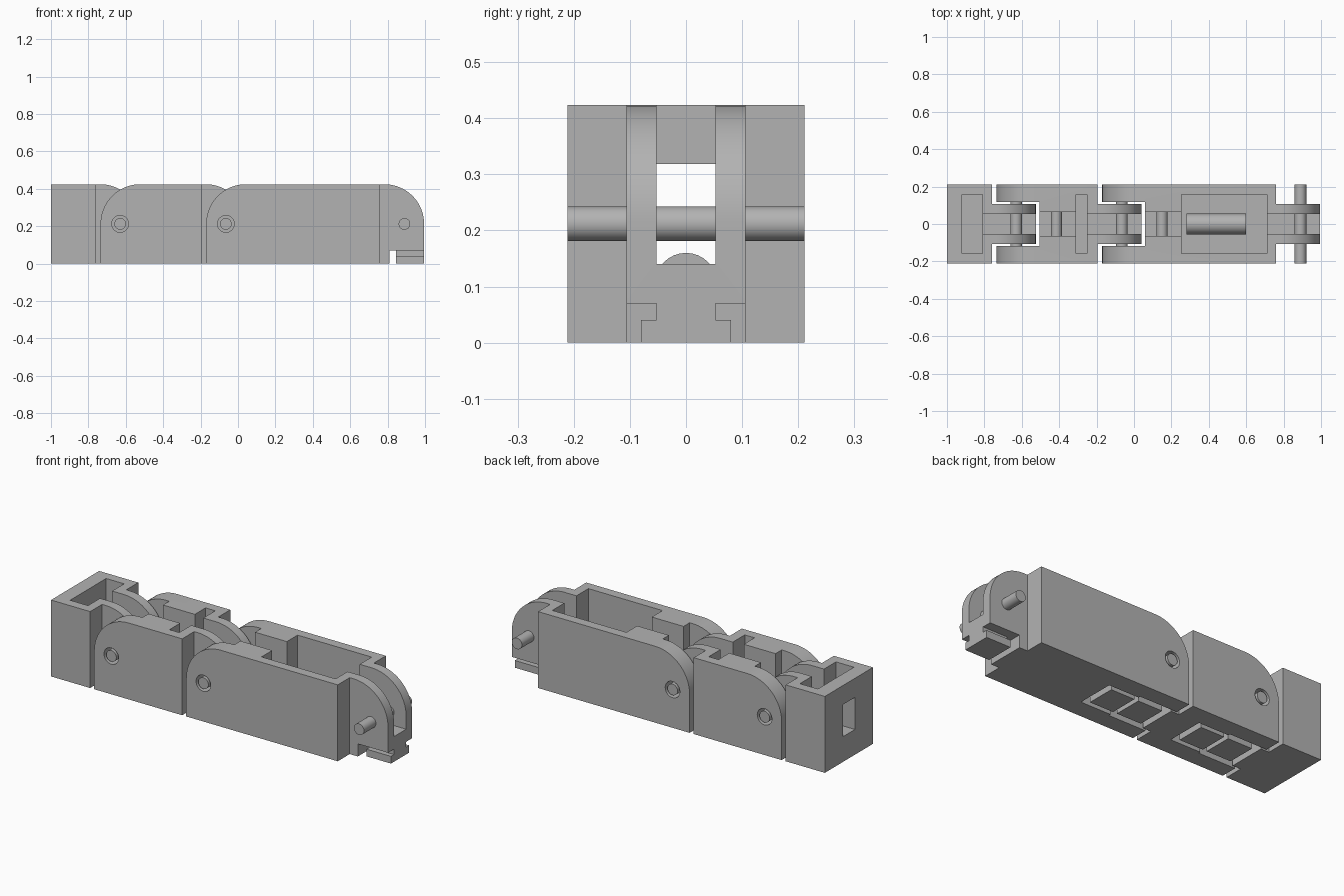
import bpy
import bmesh
from math import cos, sin, pi, radians

old = bpy.data.objects.get("Cube")
if old:
    bpy.data.objects.remove(old, do_unlink=True)

grey = bpy.data.materials.new("plain grey")
grey.use_nodes = True
grey.diffuse_color = (0.45, 0.45, 0.45, 1)
grey.node_tree.nodes["Principled BSDF"].inputs["Base Color"].default_value = grey.diffuse_color

W, H, R = 0.211, 0.424, 0.212     # half width, height, round radius
LUG, GAP = 0.106, 0.053           # outer and inner half width of the lugs
FLOOR, SLOT = 0.053, 0.14         # pocket floor, cable channel floor
UNDER = 0.07                      # height of the hook recess


def prism(name, points, y0, y1):
    """Extrude an x-z outline along y."""
    bm = bmesh.new()
    face = bm.faces.new([bm.verts.new((x, y0, z)) for x, z in points])
    ext = bmesh.ops.extrude_face_region(bm, geom=[face])
    moved = [v for v in ext["geom"] if isinstance(v, bmesh.types.BMVert)]
    bmesh.ops.translate(bm, verts=moved, vec=(0, y1 - y0, 0))
    bmesh.ops.recalc_face_normals(bm, faces=bm.faces)
    mesh = bpy.data.meshes.new(name)
    bm.to_mesh(mesh)
    bm.free()
    mesh.materials.append(grey)
    obj = bpy.data.objects.new(name, mesh)
    bpy.context.collection.objects.link(obj)
    return obj


def box(name, x0, x1, half, z0, z1):
    return prism(name, [(x0, z0), (x1, z0), (x1, z1), (x0, z1)], -half, half)


def rod(name, x, z, r, half):
    ring = [(x + r * cos(2 * pi * i / 32), z + r * sin(2 * pi * i / 32)) for i in range(32)]
    return prism(name, ring, -half, half)


def arc(x, z, a0, a1):
    steps = 20
    return [(x + R * cos(radians(a0 + (a1 - a0) * i / steps)),
             z + R * sin(radians(a0 + (a1 - a0) * i / steps))) for i in range(steps + 1)]


def boolean(obj, tool, operation):
    mod = obj.modifiers.new("shape", "BOOLEAN")
    mod.operation, mod.solver, mod.object = operation, "EXACT", tool
    bpy.context.view_layer.objects.active = obj
    bpy.ops.object.modifier_apply(modifier=mod.name)
    bpy.data.objects.remove(tool, do_unlink=True)


def smooth(obj):
    bpy.ops.object.select_all(action="DESELECT")
    obj.select_set(True)
    bpy.context.view_layer.objects.active = obj
    bpy.ops.object.shade_smooth_by_angle(angle=radians(30))


def hook(name, x0, x1):
    """Neck and wider foot hanging in the recess."""
    box(name + "_neck", x0, x1, GAP, 0.03, UNDER + 0.002)
    box(name + "_foot", x0, x1, 0.08, 0, 0.04)


def segment(name, rear, pin, pocket):
    """One link: rear is the hinge position behind it, or None for the end block."""
    end, tip = pin - 0.13, pin + 0.105
    if rear is None:
        outline = [(-1, 0), (end, 0), (end, H), (-1, H)]
    else:
        start = rear - 0.105
        outline = [(start, 0), (end, 0), (end, H)] + arc(start + R, H - R, 90, 180)
    body = prism(name, outline, -W, W)

    # tongue with a rounded end
    tongue = [(end - 0.03, 0), (tip, 0)] + arc(tip - R, H - R, 0, 90) + [(end - 0.03, H)]
    boolean(body, prism("tongue", tongue, -LUG, LUG), "UNION")

    # pocket, slot between the lugs and recess below the tip
    cuts = [box("cut", pocket[0], pocket[1], 0.158, FLOOR, 0.6),
            box("cut", pocket[1] - 0.02, tip + 0.1, GAP, SLOT, 0.6),
            box("cut", pin - 0.08, tip + 0.1, 0.15, -0.1, UNDER)]
    if rear is None:
        cuts.append(box("cut", -1.1, pocket[0] + 0.02, GAP, SLOT, 0.318))
    else:
        back = rear + 0.125
        cuts += [box("cut", rear - 0.3, back, 0.118, -0.1, 0.6),
                 box("cut", back - 0.02, pocket[0] + 0.02, 0.064, SLOT, 0.6),
                 box("cut", back - 0.02, rear + 0.31, LUG, -0.1, UNDER),
                 rod("cut", rear, R, 0.045, 0.3)]
        hook(name + "_rear_hook", back + 0.005, rear + 0.275)
        smooth(rod(name + "_guide_pin", rear + 0.215, R, 0.03, 0.066))
    for c in cuts:
        boolean(body, c, "DIFFERENCE")
    smooth(body)

    hook(name + "_tip_hook", pin - 0.045, tip)
    smooth(rod(name + "_hinge_pin", pin, R, 0.031, W))


hinges = [-0.63, -0.065, 0.89]
segment("end_link", None, hinges[0], (-0.92, -0.81))
segment("middle_link", hinges[0], hinges[1], (-0.31, -0.25))
segment("long_link", hinges[1], hinges[2], (0.255, 0.71))

# drum lying lengthwise in the long pocket
drum = rod("drum", 0, 0, 0.055, 0.16)
drum.rotation_euler = (0, 0, pi / 2)
drum.location = (0.44, 0, 0.105)
smooth(drum)
